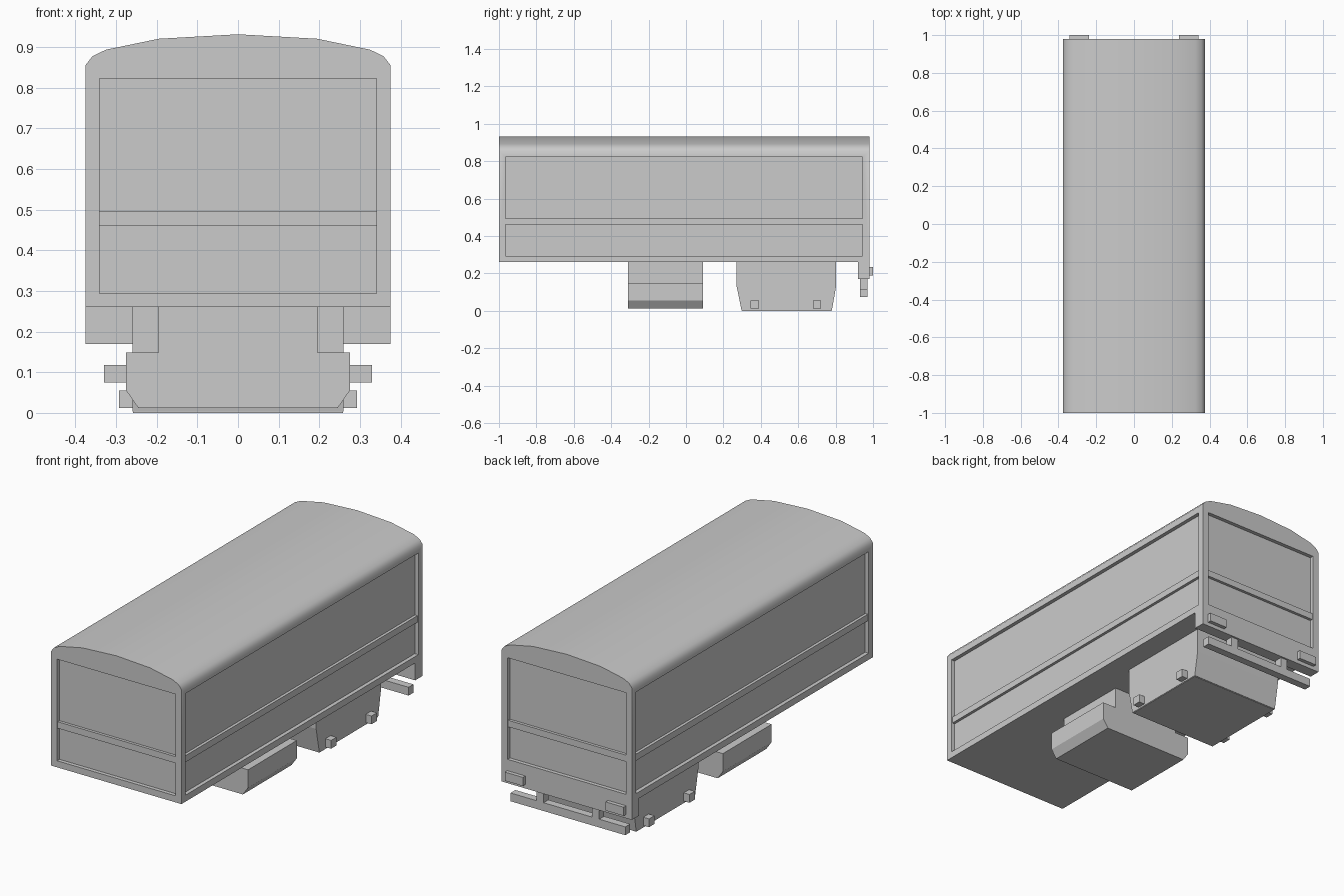
import bpy, bmesh
from mathutils import Vector

if "Cube" in bpy.data.objects:
    bpy.data.objects.remove(bpy.data.objects["Cube"])


def make(name, bm):
    bmesh.ops.recalc_face_normals(bm, faces=bm.faces)
    me = bpy.data.meshes.new(name)
    bm.to_mesh(me)
    bm.free()
    ob = bpy.data.objects.new(name, me)
    bpy.context.collection.objects.link(ob)
    return ob


def activate(ob):
    bpy.ops.object.select_all(action='DESELECT')
    ob.select_set(True)
    bpy.context.view_layer.objects.active = ob


def add_box(bm, x0, x1, y0, y1, z0, z1):
    lo, hi = Vector((x0, y0, z0)), Vector((x1, y1, z1))
    vs = bmesh.ops.create_cube(bm, size=1)['verts']
    for v in vs:
        v.co = Vector([(lo[i] + hi[i]) / 2 + v.co[i] * (hi[i] - lo[i]) for i in range(3)])


def boxes(name, *dims):
    bm = bmesh.new()
    for d in dims:
        add_box(bm, *d)
    return make(name, bm)


def both_sides(d):
    return [d, (-d[1], -d[0]) + d[2:]]


def prism(name, points, axis, start, end):
    """Extrude a 2D profile along x or y."""
    bm = bmesh.new()
    co = (lambda a, b: (a, start, b)) if axis == 'y' else (lambda a, b: (start, a, b))
    face = bm.faces.new([bm.verts.new(co(a, b)) for a, b in points])
    ext = bmesh.ops.extrude_face_region(bm, geom=[face])['geom']
    vec = Vector((0, end - start, 0)) if axis == 'y' else Vector((end - start, 0, 0))
    bmesh.ops.translate(bm, vec=vec, verts=[v for v in ext if isinstance(v, bmesh.types.BMVert)])
    return make(name, bm)


def mirrored(half):
    return half + [(-x, z) for x, z in reversed(half) if x != 0]


# Carriage body with arched roof
W, Y0, Y1 = 0.375, -1.0, 0.98
body = prism("carriage_body", mirrored([
    (W, 0.26), (W, 0.855), (0.358, 0.877), (0.325, 0.893), (0.195, 0.92), (0, 0.931)]), 'y', Y0, Y1)


# Recess on each of the four walls, and a belt rail standing inside it
def wall_strips(outer, depth, z0, z1):
    side = (W - depth, W + outer, -0.965, 0.945, z0, z1)
    return both_sides(side) + [
        (-0.34, 0.34, Y0 - outer, Y0 + depth, z0, z1),
        (-0.34, 0.34, Y1 - depth, Y1 + outer, z0, z1)]


cutter = boxes("recess_cutter", *wall_strips(0.05, 0.02, 0.294, 0.822))
cutter.hide_render = True
mod = body.modifiers.new("recess", 'BOOLEAN')
mod.operation, mod.solver, mod.object = 'DIFFERENCE', 'EXACT', cutter
activate(body)
bpy.ops.object.modifier_apply(modifier=mod.name)
bpy.data.objects.remove(cutter)
bpy.ops.object.shade_smooth_by_angle(angle=0.7)
boxes("belt_rails", *wall_strips(-0.005, 0.022, 0.461, 0.495))

# Stepped tank under the middle of the floor
prism("underfloor_tank", mirrored([
    (0.245, 0.012), (0.275, 0.055), (0.275, 0.148), (0.195, 0.148), (0.195, 0.26)]), 'y', -0.31, 0.09)

# Tapered bogie block with small side pegs
prism("bogie_block", [(0.27, 0.26), (0.27, 0.135), (0.297, 0.003), (0.78, 0.003),
                      (0.803, 0.135), (0.803, 0.26)], 'x', -0.26, 0.26)
boxes("bogie_pegs", *[d for y in (0.368, 0.70)
                      for d in both_sides((0.25, 0.293, y - 0.022, y + 0.022, 0.012, 0.055))])
boxes("bogie_base", (-0.258, 0.258, 0.30, 0.777, 0.0, 0.004))

# Rear skirt, lamps and bumper on two brackets
boxes("rear_skirt", (-W, W, 0.92, Y1, 0.17, 0.26))
boxes("rear_lamps", *both_sides((0.238, 0.342, 0.975, 1.0, 0.19, 0.235)))
boxes("rear_bumper", (-0.33, 0.33, 0.93, 0.97, 0.075, 0.118))
boxes("bumper_brackets", *both_sides((0.14, 0.18, 0.93, 0.97, 0.118, 0.17)))
